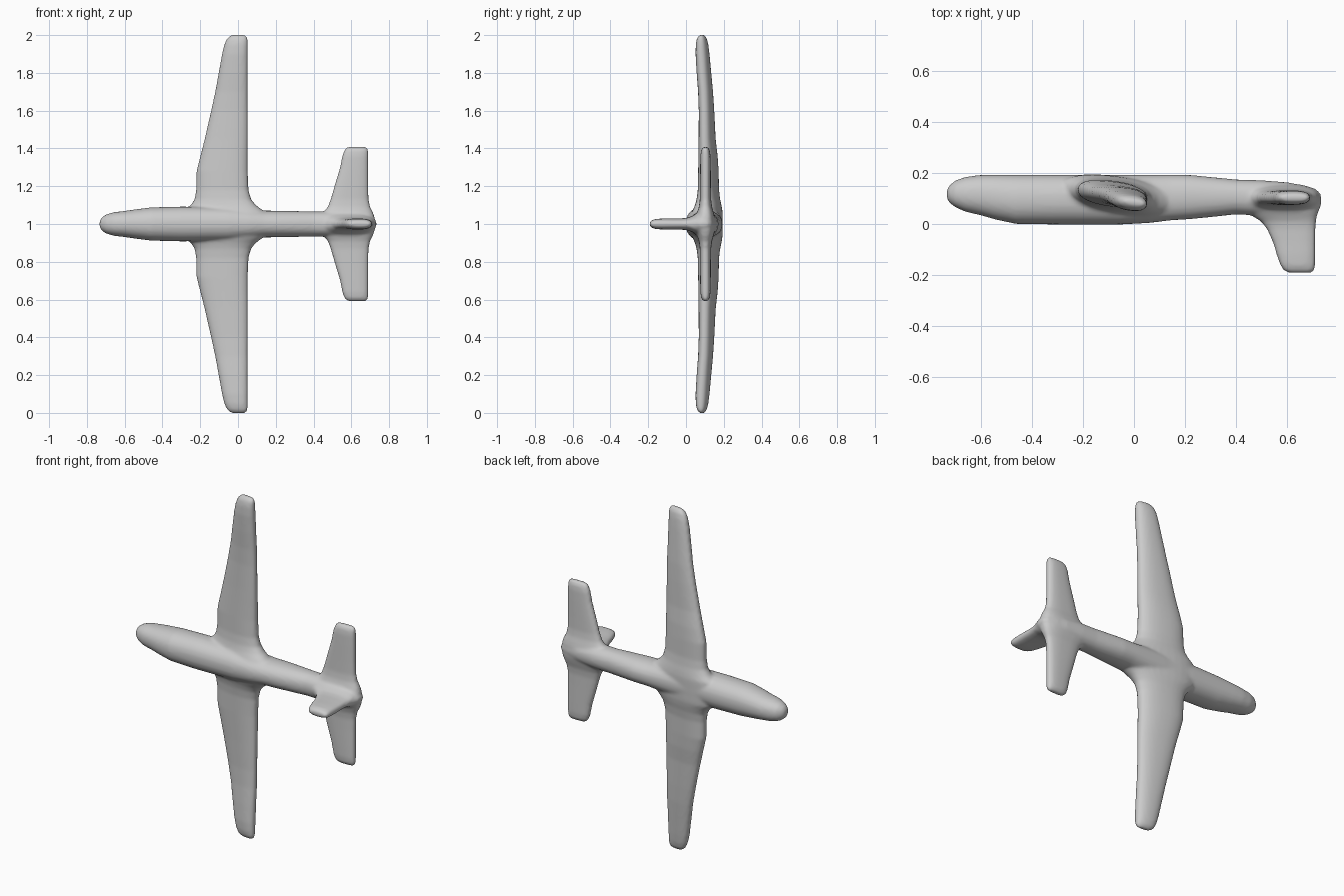
import bpy, bmesh, math

SIDES = 32


def loft(bm, sections, place, power=2.0, tilt=0.0):
    """Skin rings (t, a_min, a_max, b_min, b_max) along an axis and cap the ends."""
    rings = []
    for t, a0, a1, b0, b1 in sections:
        ca, ha, cb, hb = (a0 + a1) / 2, (a1 - a0) / 2, (b0 + b1) / 2, (b1 - b0) / 2
        ring = []
        for i in range(SIDES):
            ang = 2 * math.pi * i / SIDES
            c, s = math.cos(ang), math.sin(ang)
            da = ha * math.copysign(abs(c) ** (2 / power), c)
            db = hb * math.copysign(abs(s) ** (2 / power), s)
            ring.append(bm.verts.new(place(t, ca + da, cb + db + tilt * da)))
        rings.append(ring)
    for r, q in zip(rings, rings[1:]):
        for i in range(SIDES):
            j = (i + 1) % SIDES
            bm.faces.new((r[i], r[j], q[j], q[i]))
    bm.faces.new(rings[0][::-1])
    bm.faces.new(rings[-1])


def mirrored(half):
    """Repeat half-span sections on the other side of the centre plane."""
    return [(-s[0], *s[1:]) for s in reversed(half)] + half


def span(t, a, b):
    return (a, b, 1 + t)


bm = bmesh.new()

# Fuselage: stations along x, (y range, z half width)
stations = [
    (-0.733, 0.105, 0.13, 0.012), (-0.725, 0.085, 0.148, 0.032),
    (-0.70, 0.066, 0.170, 0.050), (-0.66, 0.048, 0.184, 0.062),
    (-0.60, 0.034, 0.192, 0.069), (-0.54, 0.017, 0.193, 0.078),
    (-0.46, 0.000, 0.193, 0.088), (-0.30, -0.002, 0.193, 0.092),
    (-0.05, -0.002, 0.193, 0.090), (0.06, 0.004, 0.193, 0.080),
    (0.14, 0.014, 0.193, 0.071), (0.22, 0.019, 0.192, 0.070),
    (0.32, 0.029, 0.182, 0.068), (0.40, 0.038, 0.174, 0.066),
    (0.50, 0.032, 0.171, 0.066), (0.60, 0.030, 0.163, 0.062),
    (0.67, 0.030, 0.151, 0.052), (0.71, 0.040, 0.138, 0.035),
    (0.728, 0.060, 0.122, 0.018), (0.733, 0.08, 0.11, 0.008),
]
loft(bm, [(x, y0, y1, -w, w) for x, y0, y1, w in stations],
     lambda t, a, b: (t, a, 1 + b), power=2.2)

# Main wing, tapered, with flared roots: (span, x range, y range)
wing = [
    (0.03, -0.30, 0.17, 0.03, 0.187), (0.07, -0.285, 0.135, 0.040, 0.187),
    (0.10, -0.25, 0.095, 0.052, 0.183), (0.13, -0.230, 0.070, 0.060, 0.177),
    (0.18, -0.222, 0.056, 0.066, 0.171), (0.28, -0.220, 0.052, 0.068, 0.169),
    (0.36, -0.200, 0.052, 0.069, 0.164), (0.45, -0.177, 0.052, 0.070, 0.154),
    (0.60, -0.143, 0.052, 0.070, 0.147), (0.70, -0.121, 0.052, 0.066, 0.141),
    (0.80, -0.103, 0.052, 0.058, 0.132), (0.90, -0.085, 0.052, 0.052, 0.123),
    (0.95, -0.073, 0.052, 0.053, 0.117), (0.98, -0.060, 0.051, 0.058, 0.110),
    (0.996, -0.044, 0.045, 0.068, 0.100), (1.002, -0.030, 0.035, 0.078, 0.092),
]
loft(bm, mirrored(wing), span, power=2.3, tilt=-0.12)

# Tailplane with flared roots
tailplane = [
    (0.03, 0.42, 0.725, 0.045, 0.155), (0.06, 0.45, 0.715, 0.058, 0.147),
    (0.09, 0.475, 0.700, 0.068, 0.138), (0.13, 0.490, 0.692, 0.073, 0.133),
    (0.20, 0.510, 0.690, 0.074, 0.132), (0.30, 0.540, 0.690, 0.075, 0.131),
    (0.36, 0.552, 0.690, 0.076, 0.130), (0.39, 0.562, 0.689, 0.080, 0.126),
    (0.404, 0.574, 0.684, 0.088, 0.118), (0.409, 0.59, 0.675, 0.097, 0.110),
]
loft(bm, mirrored(tailplane), span, power=2.6)

# Fin, reaching towards -y: (y, x range, z half thickness)
fin = [
    (0.10, 0.42, 0.725, 0.060), (0.05, 0.435, 0.722, 0.052),
    (0.03, 0.465, 0.716, 0.042), (0.01, 0.497, 0.712, 0.034),
    (-0.02, 0.520, 0.711, 0.030), (-0.07, 0.543, 0.711, 0.029),
    (-0.12, 0.558, 0.711, 0.029), (-0.16, 0.572, 0.710, 0.027),
    (-0.182, 0.586, 0.706, 0.020), (-0.191, 0.605, 0.695, 0.010),
]
loft(bm, [(y, x0, x1, -w, w) for y, x0, x1, w in fin],
     lambda t, a, b: (a, t, 1 + b), power=2.6)

bmesh.ops.recalc_face_normals(bm, faces=bm.faces)
mesh = bpy.data.meshes.new("aircraft_body")
bm.to_mesh(mesh)
bm.free()
body = bpy.data.objects.new("aircraft_body", mesh)
bpy.context.collection.objects.link(body)

# Fuse the parts into one skin and soften the joints
fuse = body.modifiers.new("fuse", 'REMESH')
fuse.mode = 'VOXEL'
fuse.voxel_size = 0.009
fuse.use_smooth_shade = True
soften = body.modifiers.new("soften", 'SMOOTH')
soften.factor = 0.5
soften.iterations = 4
